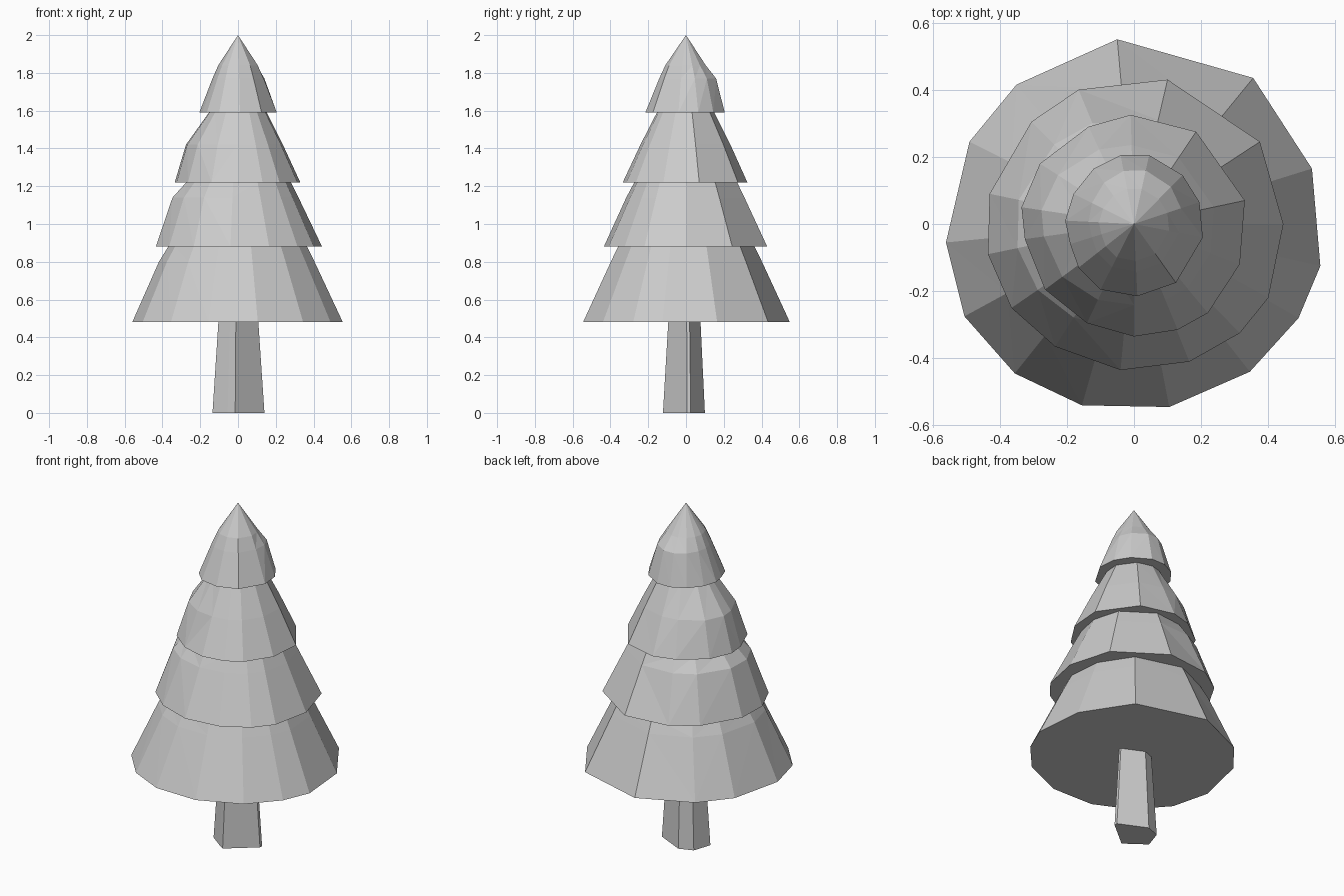
import bpy, bmesh, math
from mathutils import Vector

if "Cube" in bpy.data.objects:
    bpy.data.objects.remove(bpy.data.objects["Cube"])

grey = bpy.data.materials.new("plain grey")
grey.diffuse_color = (0.6, 0.6, 0.6, 1)
grey.use_nodes = True
grey.node_tree.nodes["Principled BSDF"].inputs["Base Color"].default_value = grey.diffuse_color


def skin(name, rings, tip=None):
    """Bridge matching rings into a closed flat-shaded solid."""
    bm = bmesh.new()
    loops = [[bm.verts.new(p) for p in r] for r in rings]
    n = len(loops[0])
    bm.faces.new(loops[0])
    for a, b in zip(loops, loops[1:]):
        for i in range(n):
            j = (i + 1) % n
            bm.faces.new((a[i], a[j], b[j], b[i]))
    if tip:
        t = bm.verts.new(tip)
        for i in range(n):
            bm.faces.new((loops[-1][i], loops[-1][(i + 1) % n], t))
    else:
        bm.faces.new(loops[-1])
    bmesh.ops.triangulate(bm, faces=[f for f in bm.faces if len(f.verts) == 4])
    bmesh.ops.recalc_face_normals(bm, faces=bm.faces)
    me = bpy.data.meshes.new(name)
    bm.to_mesh(me)
    bm.free()
    me.materials.append(grey)
    ob = bpy.data.objects.new(name, me)
    bpy.context.collection.objects.link(ob)


def ring(outline, z, scale, bulge=0.0, bulge_angle=180.0):
    """Scaled copy of an outline, pushed out on one side."""
    pts = []
    for x, y in outline:
        p = Vector((x, y))
        side = max(0, math.cos(math.atan2(y, x) - math.radians(bulge_angle)))
        p = p * scale + p.normalized() * bulge * side
        pts.append((p.x, p.y, z))
    return pts


# irregular skirt outlines, from the lowest tier up
low = [(-.05, .55), (.355, .435), (.53, .165), (.555, -.125), (.49, -.28), (.345, -.44),
       (.105, -.545), (-.155, -.54), (-.355, -.445), (-.505, -.275), (-.56, -.055),
       (-.49, .245), (-.35, .415)]
mid = [(.1, .43), (.375, .245), (.445, 0), (.4, -.22), (.315, -.325), (.165, -.41),
       (-.04, -.435), (-.235, -.365), (-.365, -.25), (-.435, -.09), (-.43, .09),
       (-.305, .305), (-.165, .4)]
high = [(-.01, .325), (.185, .275), (.33, .07), (.315, -.12), (.22, -.265), (.13, -.315),
        (0, -.335), (-.14, -.295), (-.265, -.195), (-.325, -.045), (-.335, .05),
        (-.28, .18), (-.135, .29)]
crown = [(-.04, .205), (.045, .205), (.145, .145), (.195, .065), (.205, -.04), (.125, -.175),
         (.01, -.215), (-.1, -.195), (-.165, -.13), (-.19, -.06), (-.205, .01),
         (-.18, .09), (-.12, .165)]

# foliage: four stepped tiers with flat undersides
skin("foliage", [
    ring(low, .48, 1), ring(low, .80, .73, .01), ring(low, .88, .66),
    ring(mid, .88, 1), ring(mid, 1.14, .72, .035), ring(mid, 1.22, .63),
    ring(high, 1.22, 1), ring(high, 1.42, .72, .035), ring(high, 1.59, .46),
    ring(crown, 1.59, 1), ring(crown, 1.77, .66, .025, 80), ring(crown, 1.84, .51),
], tip=(0, 0, 2.0))

# tapered irregular trunk
base = [(-.015, -.122), (.14, .005), (.14, .025), (-.02, .1), (-.1, .07),
        (-.135, -.035), (-.055, -.095)]
skin("trunk", [ring(base, 0, 1), ring(base, .5, .76)])
